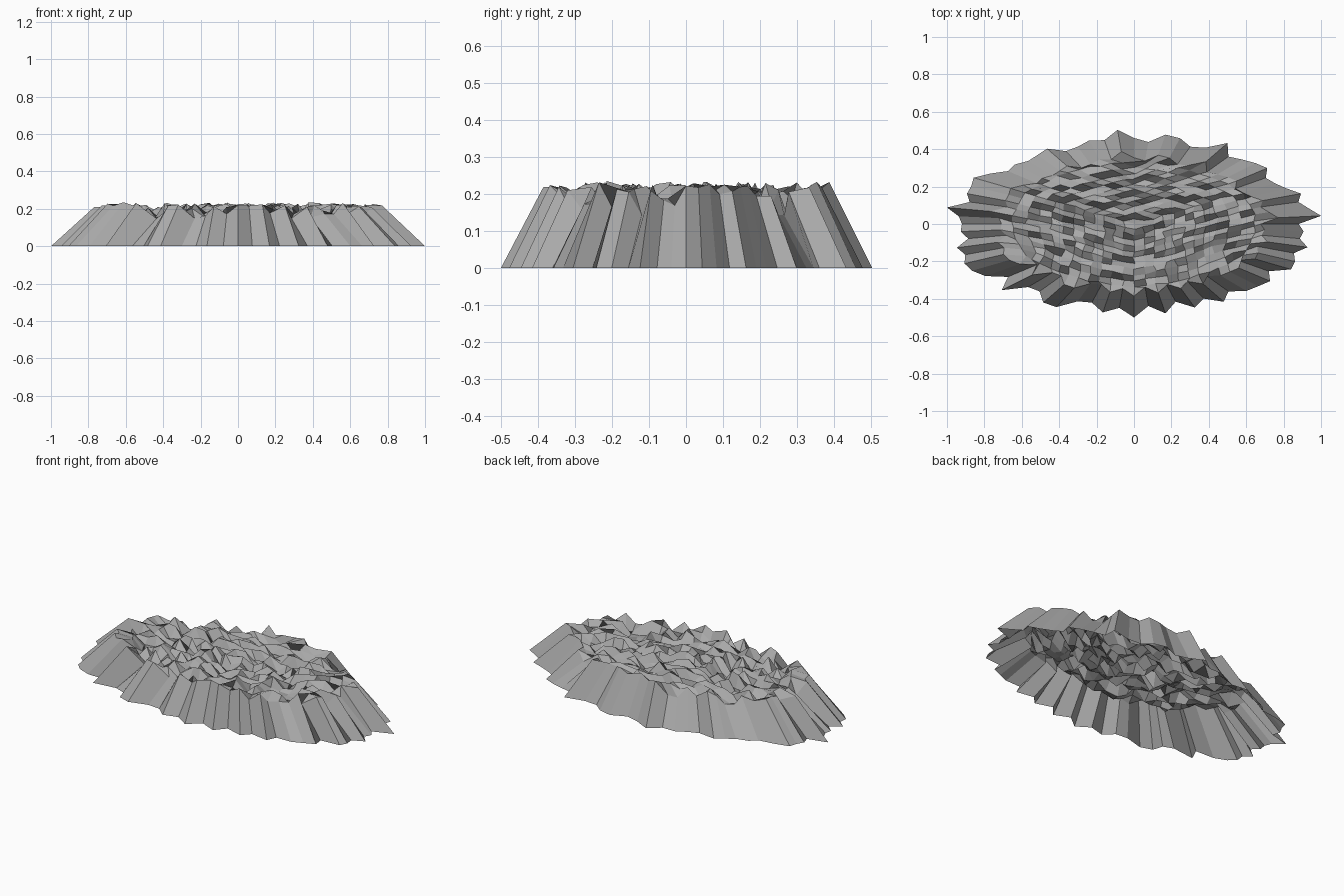
import bpy, bmesh, math, random

if "Cube" in bpy.data.objects:
    bpy.data.objects.remove(bpy.data.objects["Cube"])

random.seed(5)
N = 12                      # cells along each side of the three quad patches
RIM = 0.77                  # plateau size relative to the base outline

# jagged base outline: radius factor every 5 degrees, counter-clockwise from +x
OUT = [.88, 1.004, .95, .91, .95, .90, .87, .86, .93, .92, .90, .88,
       1.0, .90, .88, .95, .97, .88, .92, 1.01, .91, .925, .88, .86,
       .93, .90, .88, .90, .88, .94, .99, .96, .95, .91, 1.015, .94,
       .92, .93, .90, .98, .96, 1.0, 1.0, .97, .88, 1.0, .88, .88,
       .97, .98, .88, .87, .96, .90, 1.0, .88, .97, .86, .95, .88,
       .96, .88, .935, .94, .95, .88, .97, .95, .91, .96, .90, .91]
COUNT = len(OUT)
FRONT = COUNT * 3 // 4      # index of the outline point facing -y
cache = {}
bm = bmesh.new()


def circle(deg, r):
    a = math.radians(deg - 90)
    return r * math.cos(a), r * math.sin(a)


def top_vert(p, i, j):
    """Plateau vertex: straight hexagon grid rounded towards the rim."""
    m = max(i, j)
    step = (p * 2 * m + (j if i >= j else 2 * m - i)) % (6 * m) if m else 0
    if (m, step) in cache:
        return cache[m, step]
    ax, ay = circle(120 * p, 1 / N)
    bx, by = circle(120 * p + 120, 1 / N)
    hx, hy = ax * i + bx * j, ay * i + by * j
    if m == N:
        # rim follows the base outline, with lower notches
        o = OUT[(step + FRONT) % COUNT]
        x, y = circle(360 * step / COUNT, RIM * o)
        z = random.uniform(.205, .235) if o > .94 else random.uniform(.14, .225)
    else:
        cx, cy = circle(60 * step / m if m else 0, m / N)
        w = .1 + .9 * (m / N) ** 3
        k = RIM * .945
        x = k * (hx + (cx - hx) * w) + random.uniform(-.008, .008)
        y = k * (hy + (cy - hy) * w) + random.uniform(-.01, .01)
        z = random.uniform(.135, .233)
    cache[m, step] = bm.verts.new((x, y * .5, z))
    return cache[m, step]


# rough plateau: three quad patches meeting in the middle
for p in range(3):
    for i in range(N):
        for j in range(N):
            bm.faces.new([top_vert(p, i + a, j + b)
                          for a, b in ((0, 0), (1, 0), (1, 1), (0, 1))])

# sloping flanks down to the jagged base, open underneath
base = []
for s in range(COUNT):
    x, y = circle(360 * s / COUNT, OUT[(s + FRONT) % COUNT])
    base.append(bm.verts.new((x, y * .5, 0)))
for s in range(COUNT):
    t = (s + 1) % COUNT
    bm.faces.new((base[s], base[t], cache[N, t], cache[N, s]))

bmesh.ops.recalc_face_normals(bm, faces=bm.faces)
bm.normal_update()
if sum(f.normal.z * f.calc_area() for f in bm.faces) < 0:
    bmesh.ops.reverse_faces(bm, faces=bm.faces)

mesh = bpy.data.meshes.new("rock_mound")
bm.to_mesh(mesh)
bm.free()
stone = bpy.data.materials.new("stone_grey")
stone.diffuse_color = (.4, .4, .4, 1)
stone.use_nodes = True
stone.node_tree.nodes["Principled BSDF"].inputs["Base Color"].default_value = stone.diffuse_color
mesh.materials.append(stone)
bpy.context.collection.objects.link(bpy.data.objects.new("rock_mound", mesh))
